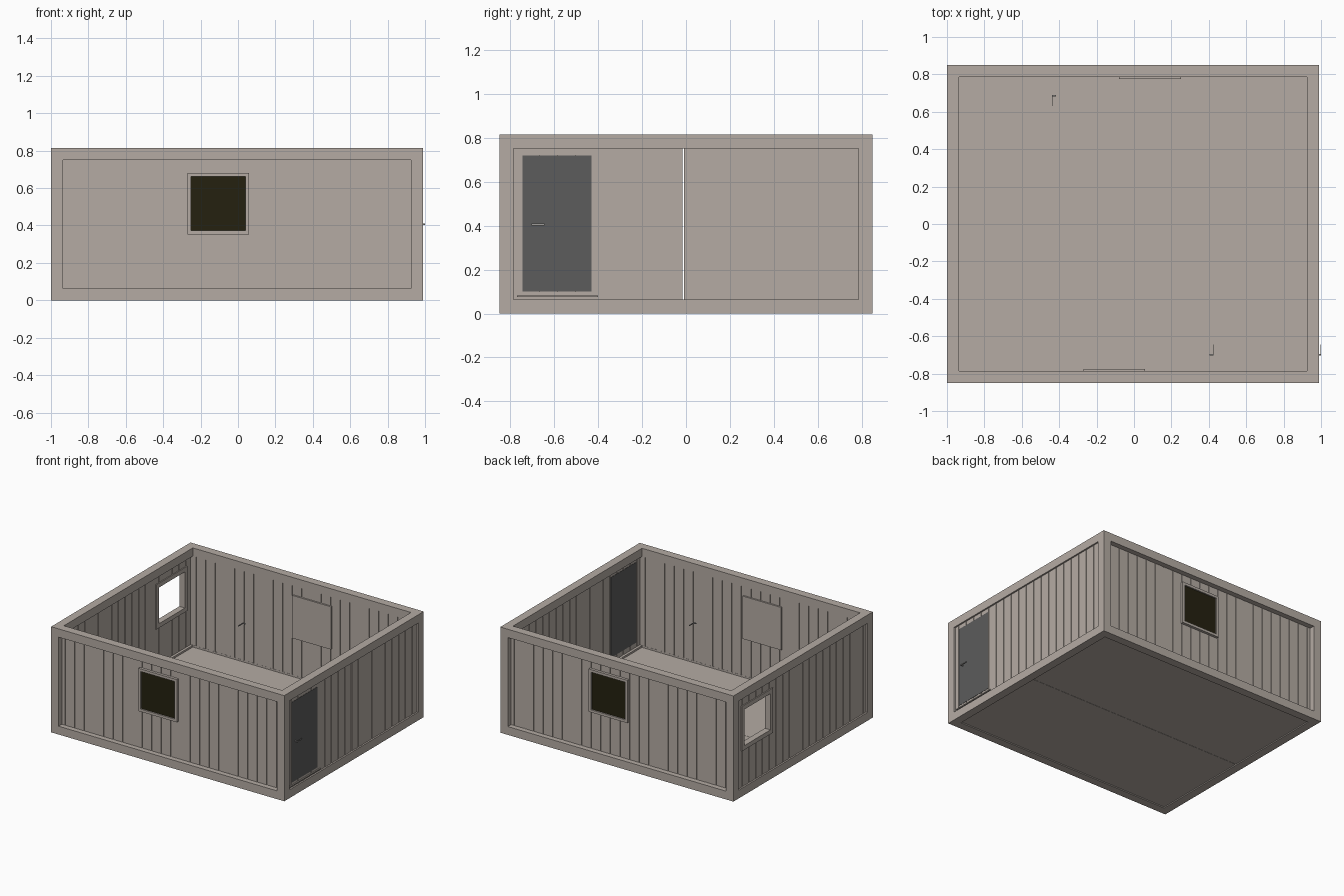
import bpy, bmesh
from mathutils import Vector

old = bpy.data.objects.get("Cube")
if old:
    bpy.data.objects.remove(old, do_unlink=True)


def material(name, rgb):
    m = bpy.data.materials.new(name)
    m.use_nodes = True
    m.diffuse_color = (*rgb, 1)
    bsdf = m.node_tree.nodes["Principled BSDF"]
    bsdf.inputs["Base Color"].default_value = (*rgb, 1)
    bsdf.inputs["Roughness"].default_value = 0.8
    return m


BEIGE = material("warm grey paint", (0.46, 0.41, 0.37))
GREY = material("dark grey door", (0.107, 0.107, 0.107))
GLASS = material("dark olive glass", (0.018, 0.015, 0.005))
METAL = material("handle metal", (0.35, 0.34, 0.33))

LEFT, RIGHT, DEEP, TOP, BEAM = -1.0, 0.99, 0.85, 0.815, 0.064
PITCH, GAP, NOTCH = 0.082, 0.005, 0.005


def finish(name, bm, mat):
    bmesh.ops.recalc_face_normals(bm, faces=bm.faces[:])
    me = bpy.data.meshes.new(name)
    bm.to_mesh(me)
    bm.free()
    me.materials.append(mat)
    ob = bpy.data.objects.new(name, me)
    bpy.context.collection.objects.link(ob)
    return ob


def box(name, x, y, z, mat):
    """Box between three (low, high) ranges."""
    bm = bmesh.new()
    bmesh.ops.create_cube(bm, size=1)
    for v in bm.verts:
        v.co = [r[0] if c < 0 else r[1] for c, r in zip(v.co, (x, y, z))]
    return finish(name, bm, mat)


def place(axis, a, d, z):
    """Along-wall, depth and height to a point; axis is the wall's normal."""
    return Vector((a, d, z)) if axis == "y" else Vector((d, a, z))


def panel(name, axis, a, d, z, mat):
    return box(name, a if axis == "y" else d, d if axis == "y" else a, z, mat)


def ring(name, axis, a, b, width, d, mat):
    """Rectangular frame; a and b are its outer ranges, d its depth range."""
    bm = bmesh.new()
    loops = []
    for depth in d:
        for w in (0, width):
            pts = [(a[0] + w, b[0] + w), (a[1] - w, b[0] + w),
                   (a[1] - w, b[1] - w), (a[0] + w, b[1] - w)]
            loops.append([bm.verts.new((p, q, depth) if axis == "z" else place(axis, p, depth, q))
                          for p, q in pts])
    for i, j in ((0, 1), (1, 3), (3, 2), (2, 0)):
        for k in range(4):
            n = (k + 1) % 4
            bm.faces.new((loops[i][k], loops[i][n], loops[j][n], loops[j][k]))
    return finish(name, bm, mat)


def wall(name, axis, a, d, first_groove, opening=None):
    """Planked wall: a notched plan profile raised to height, with an opening."""
    grooves = []
    g = first_groove
    while g < a[1] - GAP:
        if g > a[0] + GAP:
            grooves.append(g)
        g += PITCH
    sign = 1 if d[1] > d[0] else -1

    def edge(depth, inward):
        pts = [(a[0], depth)]
        for g in grooves:
            lo, hi = g - GAP / 2, g + GAP / 2
            pts += [(lo, depth), (lo, depth + inward), (hi, depth + inward), (hi, depth)]
        return pts + [(a[1], depth)]

    outline = edge(d[0], sign * NOTCH) + edge(d[1], -sign * NOTCH)[::-1]
    bm = bmesh.new()
    face = bm.faces.new([bm.verts.new(place(axis, p, q, BEAM)) for p, q in outline])
    up = bmesh.ops.extrude_face_region(bm, geom=[face])["geom"]
    bmesh.ops.translate(bm, vec=(0, 0, TOP - 2 * BEAM),
                        verts=[v for v in up if isinstance(v, bmesh.types.BMVert)])
    ob = finish(name, bm, BEIGE)
    if opening:
        cutter = panel("opening_cutter", axis, opening[0], (min(d) - .05, max(d) + .05),
                       opening[1], BEIGE)
        cutter.hide_render = True
        mod = ob.modifiers.new("opening", "BOOLEAN")
        mod.operation, mod.solver, mod.object = "DIFFERENCE", "EXACT", cutter
        bpy.context.view_layer.update()
        cut = bpy.data.meshes.new_from_object(
            ob.evaluated_get(bpy.context.evaluated_depsgraph_get()))
        ob.modifiers.clear()
        ob.data = cut
        bpy.data.objects.remove(cutter, do_unlink=True)
    return ob


# Structural frame
ring("bottom_frame", "z", (LEFT, RIGHT), (-DEEP, DEEP), BEAM, (0, BEAM), BEIGE)
ring("top_frame", "z", (LEFT, RIGHT), (-DEEP, DEEP), BEAM, (TOP - BEAM, TOP), BEIGE)
for side, xs in (("right", (LEFT, LEFT + BEAM)), ("left", (RIGHT - BEAM, RIGHT))):
    for end, ys in (("front", (-DEEP, BEAM - DEEP)), ("back", (DEEP - BEAM, DEEP))):
        box(f"{end}_{side}_post", xs, ys, (BEAM, TOP - BEAM), BEIGE)

# Floor in two halves with a narrow seam
INX, INY = (LEFT + BEAM, RIGHT - BEAM), DEEP - BEAM
box("front_floor", INX, (-INY, -0.004), (0.008, 0.05), BEIGE)
box("back_floor", INX, (-0.002, INY), (0.008, 0.05), BEIGE)

# Front and back walls, each with a dark window and an inside shutter
WIN_Z = (0.352, 0.682)
for name, s, wx in (("front", -1, (-0.27, 0.06)), ("back", 1, (-0.08, 0.25))):
    hole = ((wx[0] + .015, wx[1] - .015), (WIN_Z[0] + .015, WIN_Z[1] - .015))
    wall(f"{name}_wall", "y", INX, (s * 0.81, s * 0.787), -0.907, hole)
    ring(f"{name}_window_frame", "y", wx, WIN_Z, 0.02, (s * 0.83, s * 0.785), BEIGE)
    panel(f"{name}_window_glass", "y", (wx[0] + .019, wx[1] - .019), (s * 0.82, s * 0.812),
          (WIN_Z[0] + .019, WIN_Z[1] - .019), GLASS)
    panel(f"{name}_window_shutter", "y", wx, (s * 0.786, s * 0.775), WIN_Z, BEIGE)

# Side walls in two halves with an open joint; one door and one open window
DOOR_Y, DOOR_Z = (-0.745, -0.43), (0.1, 0.72)
SIDE_Y, SIDE_Z = (0.36, 0.74), (0.345, 0.69)
for name, outer, inner in (("left", RIGHT - .012, RIGHT - .045), ("right", LEFT + .012, LEFT + .045)):
    door = (DOOR_Y, DOOR_Z) if name == "left" else None
    window = ((SIDE_Y[0] + .02, SIDE_Y[1] - .02), (SIDE_Z[0] + .02, SIDE_Z[1] - .02))
    wall(f"{name}_wall_front_half", "x", (-INY, -0.017), (outer, inner), -0.75, door)
    wall(f"{name}_wall_back_half", "x", (-0.009, INY), (outer, inner), 0.07,
         window if name == "right" else None)

panel("door", "x", DOOR_Y, (RIGHT - .047, RIGHT - .01), DOOR_Z, GREY)
panel("door_threshold", "x", (-0.77, -0.4), (RIGHT - .03, RIGHT - .004), (0.075, 0.082), BEIGE)
ring("side_window_frame", "x", SIDE_Y, SIDE_Z, 0.033, (LEFT + .004, LEFT + .052), BEIGE)


# Lever handles: a spindle along x with a grip along y
def handle(name, x, y, out, along):
    grip = x + out * 0.017
    box(f"{name}_spindle", sorted((x, grip)), (y - .004, y + .004), (0.402, 0.41), METAL)
    box(f"{name}_grip", sorted((grip, grip + out * .004)),
        sorted((y - along * .004, y + along * .055)), (0.402, 0.41), METAL)


handle("door_handle", RIGHT - .011, -0.70, 1, 1)
handle("front_inner_handle", 0.405, -0.70, 1, 1)
handle("back_inner_handle", -0.418, 0.685, -1, -1)
